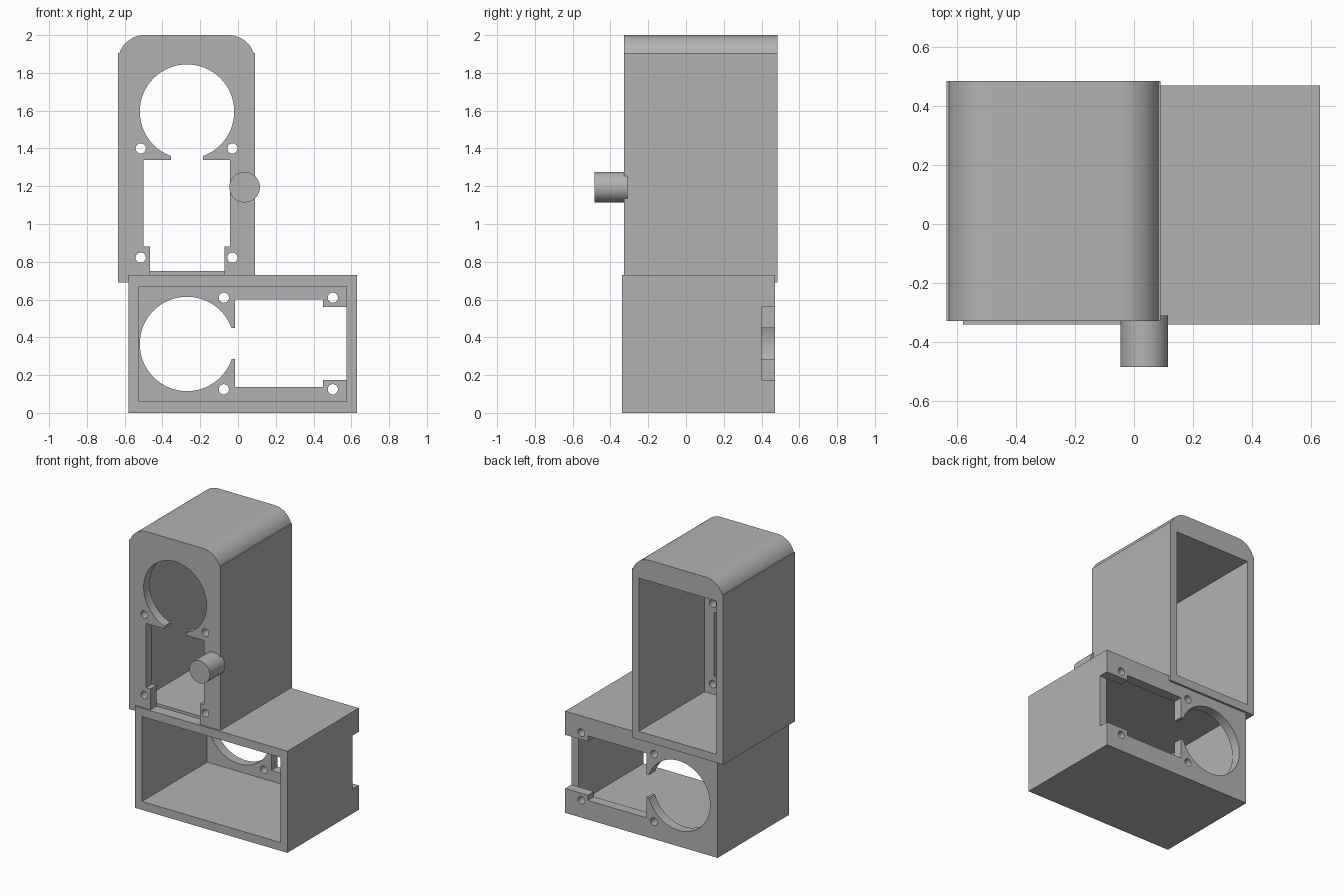
import bpy, bmesh
from math import sin, cos, pi, radians

cube = bpy.data.objects.get("Cube")
if cube:
    bpy.data.objects.remove(cube, do_unlink=True)

grey = bpy.data.materials.new("plain grey")
grey.use_nodes = True
colour = (0.45, 0.45, 0.45, 1)
grey.diffuse_color = colour
grey.node_tree.nodes["Principled BSDF"].inputs["Base Color"].default_value = colour


def rect(x0, x1, z0, z1):
    return [(x0, z0), (x1, z0), (x1, z1), (x0, z1)]


def arc(cx, cz, r, start=0, end=360, steps=64):
    full = end - start == 360
    n = steps if full else steps + 1
    angles = [radians(start + (end - start) * i / steps) for i in range(n)]
    return [(cx + r * cos(a), cz + r * sin(a)) for a in angles]


def prism(name, outline, y0, y1):
    """Extrude an x-z outline along y."""
    bm = bmesh.new()
    face = bm.faces.new([bm.verts.new((x, y0, z)) for x, z in outline])
    new = bmesh.ops.extrude_face_region(bm, geom=[face])["geom"]
    verts = [v for v in new if isinstance(v, bmesh.types.BMVert)]
    bmesh.ops.translate(bm, verts=verts, vec=(0, y1 - y0, 0))
    bmesh.ops.recalc_face_normals(bm, faces=bm.faces)
    mesh = bpy.data.meshes.new(name)
    bm.to_mesh(mesh)
    bm.free()
    mesh.materials.append(grey)
    obj = bpy.data.objects.new(name, mesh)
    bpy.context.collection.objects.link(obj)
    return obj


def activate(obj):
    bpy.ops.object.select_all(action="DESELECT")
    obj.select_set(True)
    bpy.context.view_layer.objects.active = obj


def cut(obj, outline, y0, y1):
    cutter = prism("cutter", outline, y0, y1)
    cutter.hide_render = True
    mod = obj.modifiers.new("cut", "BOOLEAN")
    mod.operation = "DIFFERENCE"
    mod.solver = "EXACT"
    mod.object = cutter
    activate(obj)
    bpy.ops.object.modifier_apply(modifier=mod.name)
    bpy.data.objects.remove(cutter, do_unlink=True)


def smooth(obj):
    activate(obj)
    bpy.ops.object.shade_smooth_by_angle(angle=radians(25))


# Lower case: lying box, open at the front, cut-out plate at the back
lower = prism("lower_case", rect(-0.58, 0.63, 0, 0.73), -0.34, 0.47)
cut(lower, rect(-0.525, 0.575, 0.06, 0.67), -0.5, 0.40)
cut(lower, arc(-0.27, 0.365, 0.25), 0.3, 0.6)               # round opening
cut(lower, rect(-0.015, 0.45, 0.137, 0.6), 0.3, 0.6)        # window
cut(lower, rect(-0.2, 0.05, 0.285, 0.45), 0.3, 0.6)         # neck
cut(lower, rect(0.4, 0.7, 0.175, 0.56), 0.399, 0.6)         # slot through the side
for x in (-0.075, 0.502):
    for z in (0.125, 0.61):
        cut(lower, arc(x, z, 0.027, steps=32), 0.3, 0.6)    # screw holes
smooth(lower)

# Upper case: standing box with a rounded cap, open at the back
outline = [(-0.635, 0.69), (0.09, 0.69), (0.09, 1.905)]
outline += arc(-0.05, 1.86, 0.14, 19, 90, 16)
outline += arc(-0.495, 1.86, 0.14, 90, 161, 16)
outline.append((-0.635, 1.905))
upper = prism("upper_case", outline, -0.328, 0.485)
cut(upper, rect(-0.58, 0.035, 0.75, 1.85), -0.26, 0.7)
cut(upper, arc(-0.27, 1.595, 0.25), -0.5, -0.15)            # round opening
cut(upper, rect(-0.5, -0.042, 0.88, 1.34), -0.5, -0.15)     # window
cut(upper, rect(-0.355, -0.185, 1.3, 1.5), -0.5, -0.15)     # neck
cut(upper, rect(-0.465, -0.072, 0.6, 0.95), -0.5, -0.259)   # slot through the floor
for x in (-0.515, -0.03):
    for z in (0.822, 1.4):
        cut(upper, arc(x, z, 0.027, steps=32), -0.5, -0.15) # screw holes
smooth(upper)

# Knob on the front
knob = prism("knob", arc(0.035, 1.195, 0.081), -0.485, -0.31)
smooth(knob)
